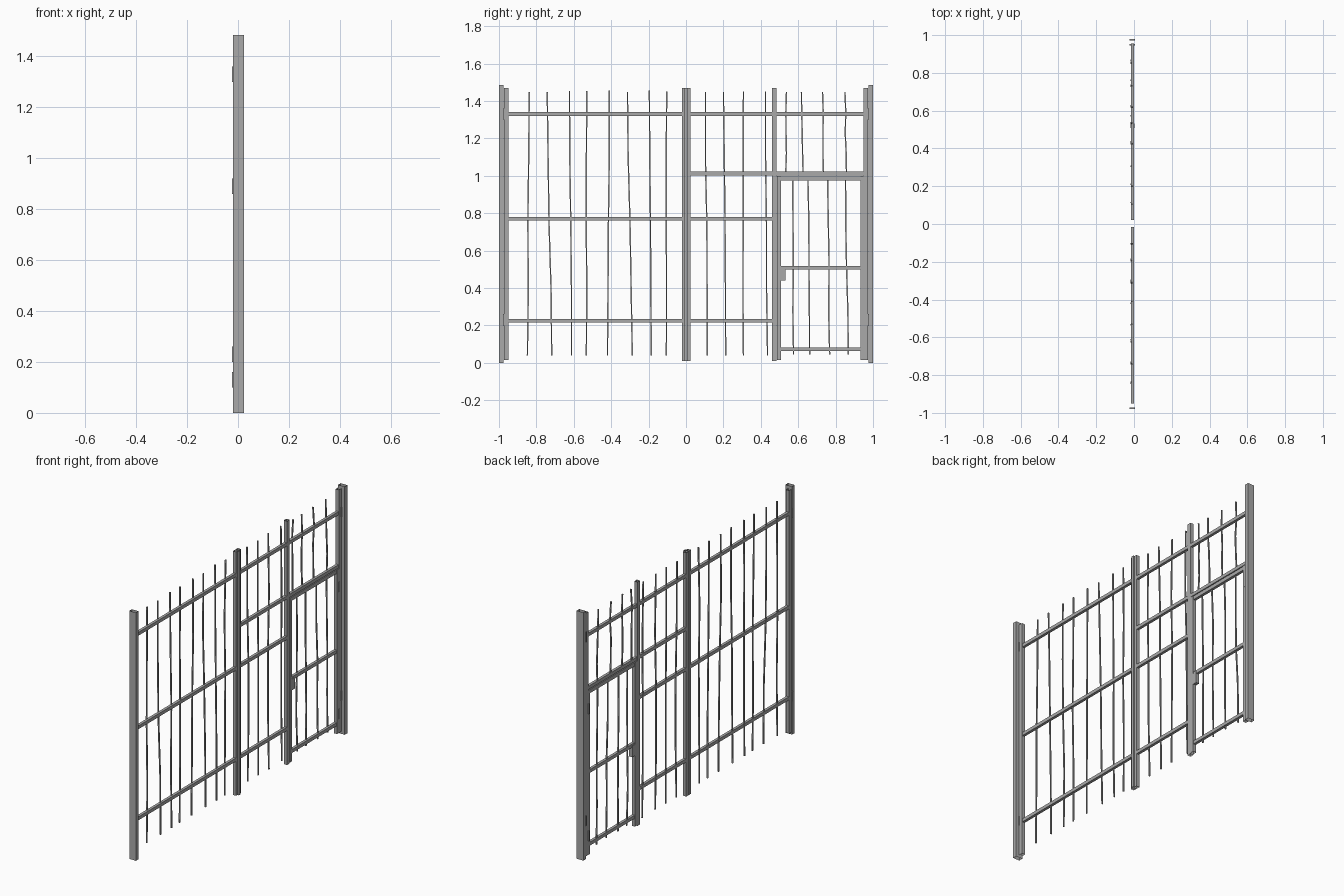
import bpy, bmesh, random
from mathutils import Vector

random.seed(4)
cube = bpy.data.objects.get("Cube")
if cube:
    bpy.data.objects.remove(cube)


def material(name, value):
    m = bpy.data.materials.new(name)
    m.use_nodes = True
    colour = (value, value, value, 1)
    m.diffuse_color = colour
    m.node_tree.nodes["Principled BSDF"].inputs["Base Color"].default_value = colour
    return m


STEEL = material("grey steel", 0.4)
BACK, FRONT = -0.018, 0.003      # depth of the gate frame


def add(name, bm):
    mesh = bpy.data.meshes.new(name)
    bm.to_mesh(mesh)
    bm.free()
    mesh.materials.append(STEEL)
    ob = bpy.data.objects.new(name, mesh)
    bpy.context.collection.objects.link(ob)
    return ob


def bar(name, y, z, x=(BACK, FRONT), open_axis=None):
    """Box between the given limits; open_axis leaves the ends of a tube open."""
    bm = bmesh.new()
    bmesh.ops.create_cube(bm, size=1)
    low, high = Vector((x[0], y[0], z[0])), Vector((x[1], y[1], z[1]))
    for v in bm.verts:
        v.co = (low + high) / 2 + v.co * (high - low)
    if open_axis is not None:
        bm.normal_update()
        ends = [f for f in bm.faces if abs(f.normal[open_axis]) > 0.9]
        bmesh.ops.delete(bm, geom=ends, context='FACES_ONLY')
    return add(name, bm)


def post(name, y0, y1, z0, z1, x=(BACK, FRONT)):
    bar(name, (y0, y1), (z0, z1), x, 2)


def rail(name, y0, y1, z, h=0.02):
    bar(name, (y0, y1), (z - h / 2, z + h / 2), (BACK + 0.002, FRONT - 0.002))


def rod(name, top_y, low_y, top, low, r=0.0035):
    """Slightly crooked square rod."""
    bm = bmesh.new()
    rings = []
    steps = 5
    for i in range(steps):
        t = i / (steps - 1)
        bend = random.uniform(-0.003, 0.003) if 0 < i < steps - 1 else 0
        y = top_y + (low_y - top_y) * t + bend
        x = -0.012 + random.uniform(-0.004, 0.003)
        z = top + (low - top) * t
        rings.append([bm.verts.new((x + a * r, y + b * r, z))
                      for a, b in ((-1, -1), (1, -1), (1, 1), (-1, 1))])
    for a, b in zip(rings, rings[1:]):
        for k in range(4):
            n = (k + 1) % 4
            bm.faces.new((a[k], b[k], b[n], a[n]))
    bm.faces.new(rings[0])
    bm.faces.new(rings[-1][::-1])
    bmesh.ops.recalc_face_normals(bm, faces=bm.faces)
    add(name, bm)


# Outer posts, outer stiles and their hinges
for side, s in (("right", -1), ("left", 1)):
    post(side + "_post", *sorted((s, s * 0.975)), 0, 1.485, (-0.02, 0.024))
    post(side + "_outer_stile", *sorted((s * 0.974, s * 0.95)), 0.015, 1.47)
    for z in (0.23, 1.33):
        bar(side + "_gate_hinge", sorted((s * 0.979, s * 0.971)),
            (z - 0.03, z + 0.03), (-0.024, 0.006))

# Meeting stiles, with a cover strip over the joint
post("right_meeting_stile", -0.022, -0.001, 0.01, 1.47)
post("left_meeting_stile", 0.001, 0.024, 0.01, 1.47)
post("cover_strip", -0.008, 0.008, 0.01, 1.47, (FRONT, 0.012))

# Rails of both gates
for z in (1.33, 0.77, 0.225):
    rail("right_gate_rail", -0.95, -0.015, z)
    rail("left_gate_rail", 0.02, 0.955 if z > 1 else 0.465, z)
rail("door_head_rail", 0.02, 0.955, 1.012)

# Wicket door frame
post("middle_stile", 0.46, 0.484, 0.01, 1.47)
post("door_lock_stile", 0.486, 0.508, 0.015, 0.998)
post("door_hinge_stile", 0.932, 0.949, 0.015, 0.998)
rail("door_top_rail", 0.487, 0.949, 0.986, 0.022)
for z in (0.508, 0.073):
    rail("door_rail", 0.507, 0.934, z)
bar("lock_box", (0.507, 0.533), (0.44, 0.508))
for z in (0.13, 0.89):
    bar("door_hinge", (0.946, 0.953), (z - 0.03, z + 0.03), (-0.024, 0.005))

# Rods: (position at top, position at bottom)
GATE_RODS = ((-0.838, -0.848), (-0.742, -0.718), (-0.623, -0.612), (-0.53, -0.533),
             (-0.41, -0.42), (-0.313, -0.287), (-0.196, -0.185), (-0.103, -0.105),
             (0.104, 0.114), (0.2, 0.212), (0.307, 0.307), (0.425, 0.436))
for a, b in GATE_RODS:
    rod("gate_rod", a, b, 1.45 + random.uniform(-0.004, 0.006), 0.04)
for a, b in ((0.537, 0.533), (0.617, 0.626), (0.73, 0.735), (0.85, 0.858)):
    rod("upper_rod", a, b, 1.447, 1.01)
for a, b in ((0.57, 0.575), (0.652, 0.661), (0.757, 0.768), (0.853, 0.868)):
    rod("door_rod", a, b, 0.985, 0.045)
